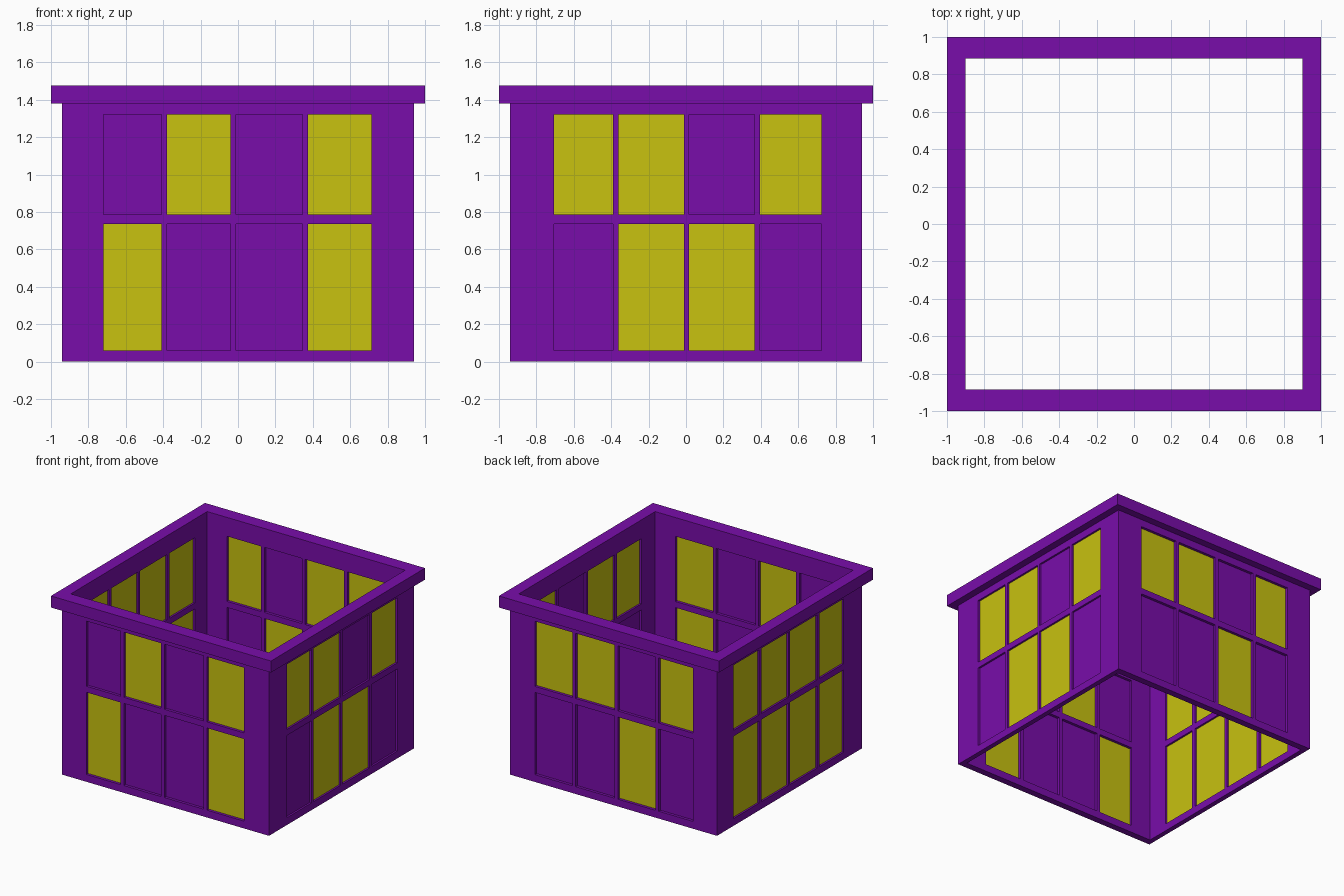
import bpy, bmesh

if "Cube" in bpy.data.objects:
    bpy.data.objects.remove(bpy.data.objects["Cube"])


def material(name, color):
    m = bpy.data.materials.new(name)
    m.diffuse_color = color
    m.use_nodes = True
    m.node_tree.nodes["Principled BSDF"].inputs["Base Color"].default_value = m.diffuse_color
    return m


PURPLE = material("purple", (0.19, 0.004, 0.40, 1))
YELLOW = material("yellow", (0.58, 0.54, 0.005, 1))

OUT = 0.94                    # outer wall face
IN_X, IN_Y = 0.90, 0.885      # inner wall faces
WALL_TOP, TOP = 1.38, 1.475
ROWS = [0.06, 0.735, 0.785, 1.32]
COLS_X = [-0.72, -0.41, -0.38, -0.04, -0.01, 0.345, 0.375, 0.715]
COLS_Y = [-0.705, -0.39, -0.36, -0.01, 0.015, 0.365, 0.395, 0.725]

# side: (runs along x?, outward sign, lit windows for lower and upper row)
SIDES = {
    "front": (True, -1, ("1001", "0101")),
    "back": (True, 1, ("0100", "1011")),
    "right": (False, 1, ("0110", "1101")),
    "left": (False, -1, ("1111", "1111")),
}


def finish(bm, name, mat):
    bmesh.ops.remove_doubles(bm, verts=bm.verts, dist=1e-4)
    bmesh.ops.recalc_face_normals(bm, faces=bm.faces)
    me = bpy.data.meshes.new(name)
    bm.to_mesh(me)
    bm.free()
    me.materials.append(mat)
    ob = bpy.data.objects.new(name, me)
    bpy.context.collection.objects.link(ob)
    return ob


def box(name, lo, hi, mat):
    bm = bmesh.new()
    bmesh.ops.create_cube(bm, size=1)
    for v in bm.verts:
        v.co = [(a + b) / 2 + c * (b - a) for a, b, c in zip(lo, hi, v.co)]
    return finish(bm, name, mat)


def place(along_x, u, d, z):
    return (u, d, z) if along_x else (d, u, z)


def add_wall(bm, along_x, sign, cols):
    """Wall with window openings; the open ends are mitred into the neighbours."""
    us, zs = [-OUT] + cols + [OUT], [0] + ROWS + [WALL_TOP]
    depth, end = (IN_Y, IN_X) if along_x else (IN_X, IN_Y)

    def vert(i, j, inner):
        u = max(-end, min(end, us[i])) if inner else us[i]
        return bm.verts.new(place(along_x, u, sign * (depth if inner else OUT), zs[j]))

    def solid(i, j):
        return 0 <= j < len(zs) - 1 and not (i % 2 and j % 2)

    for i in range(len(us) - 1):
        for j in range(len(zs) - 1):
            if not solid(i, j):
                continue
            ring = [(i, j), (i + 1, j), (i + 1, j + 1), (i, j + 1)]
            for inner in (False, True):
                bm.faces.new([vert(a, b, inner) for a, b in ring])
            # reveals and rims where the neighbouring cell is empty
            nbrs = [(i, j - 1), (i + 1, j), (i, j + 1), (i - 1, j)]
            for k, (a, b) in enumerate(nbrs):
                if 0 <= a < len(us) - 1 and not solid(a, b):
                    p, q = ring[k], ring[(k + 1) % 4]
                    bm.faces.new([vert(*p, False), vert(*q, False),
                                  vert(*q, True), vert(*p, True)])


# Walls
walls = bmesh.new()
for along_x, sign, _ in SIDES.values():
    add_wall(walls, along_x, sign, COLS_X if along_x else COLS_Y)
bmesh.ops.remove_doubles(walls, verts=walls.verts, dist=1e-4)
bmesh.ops.recalc_face_normals(walls, faces=walls.faces)
finish(walls, "walls", PURPLE)

# Recessed window panes
for side, (along_x, sign, lit) in SIDES.items():
    cols = COLS_X if along_x else COLS_Y
    mid = sign * (OUT + (IN_Y if along_x else IN_X)) / 2
    for r in range(2):
        for c in range(4):
            lo = place(along_x, cols[2 * c], mid - 0.005, ROWS[2 * r])
            hi = place(along_x, cols[2 * c + 1], mid + 0.005, ROWS[2 * r + 1])
            mat = YELLOW if lit[r][c] == "1" else PURPLE
            box(f"{side}_window_{r + 1}_{c + 1}", lo, hi, mat)

# Cornice ring around the open top
bm = bmesh.new()
profile = [(1, 1, WALL_TOP), (1, 1, TOP), (IN_X, IN_Y, TOP), (IN_X, IN_Y, WALL_TOP)]
corners = [(-1, -1), (1, -1), (1, 1), (-1, 1)]
loops = [[bm.verts.new((sx * x, sy * y, z)) for x, y, z in profile] for sx, sy in corners]
for n in range(4):
    a, b = loops[n], loops[(n + 1) % 4]
    for k in range(4):
        m = (k + 1) % 4
        bm.faces.new([a[k], b[k], b[m], a[m]])
finish(bm, "cornice", PURPLE)
